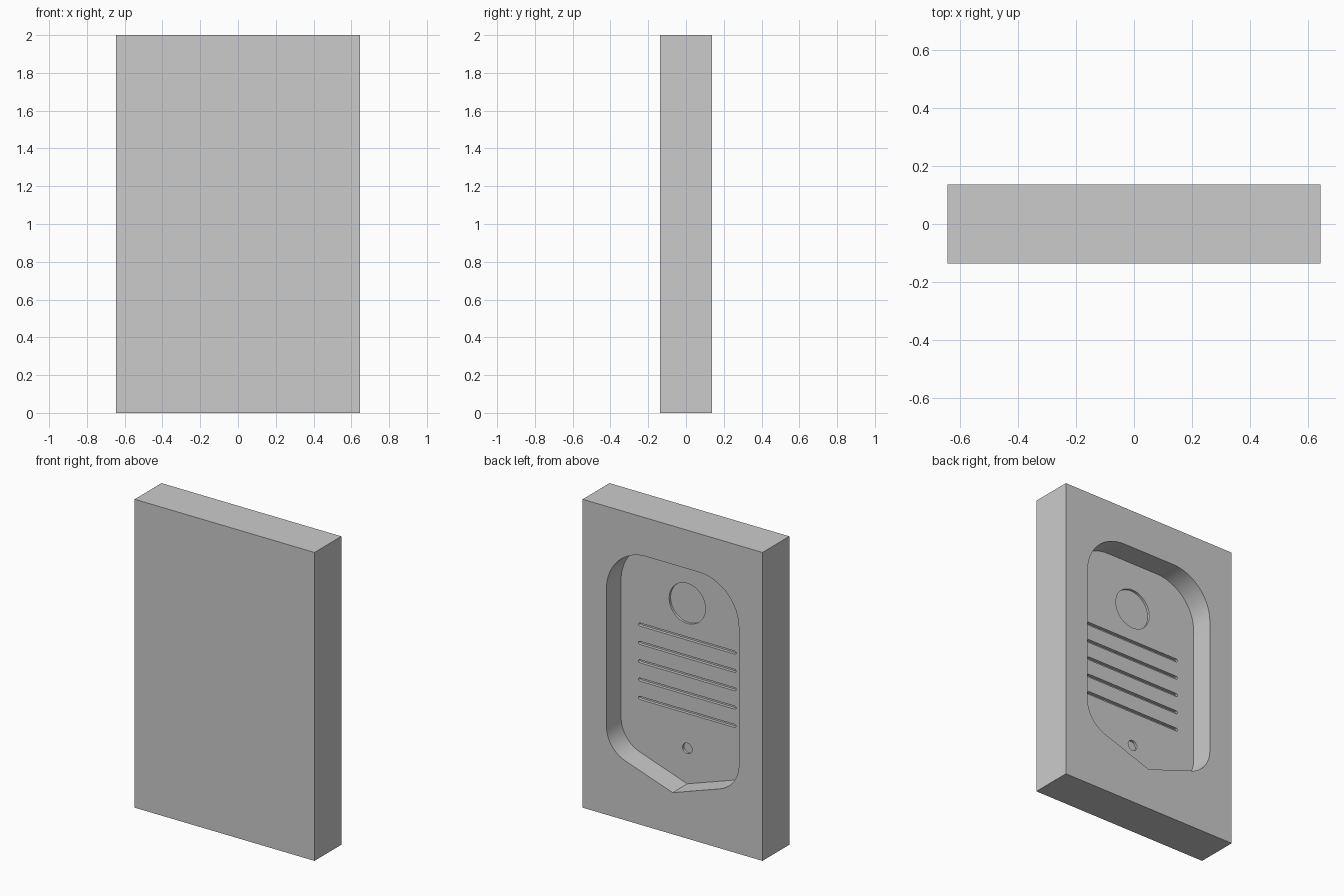
import bpy, bmesh
from math import sin, cos, pi, atan2

if "Cube" in bpy.data.objects:
    bpy.data.objects.remove(bpy.data.objects["Cube"])

HALF_W, HALF_D, HEIGHT = 0.645, 0.137, 2.0
FLOOR_Y = HALF_D - 0.15


def arc(cx, cz, r, a0, a1, n=16):
    return [(cx + r * cos(a0 + (a1 - a0) * i / n),
             cz + r * sin(a0 + (a1 - a0) * i / n)) for i in range(n + 1)]


def prism(name, pts, y0, y1):
    """Extrude an x-z outline from y0 to y1."""
    bm = bmesh.new()
    face = bm.faces.new([bm.verts.new((x, y0, z)) for x, z in pts])
    new = bmesh.ops.extrude_face_region(bm, geom=[face])["geom"]
    verts = [g for g in new if isinstance(g, bmesh.types.BMVert)]
    bmesh.ops.translate(bm, vec=(0, y1 - y0, 0), verts=verts)
    bmesh.ops.recalc_face_normals(bm, faces=bm.faces)
    mesh = bpy.data.meshes.new(name)
    bm.to_mesh(mesh)
    bm.free()
    ob = bpy.data.objects.new(name, mesh)
    bpy.context.collection.objects.link(ob)
    return ob


def cut(target, cutter):
    mod = target.modifiers.new("cut", "BOOLEAN")
    mod.operation, mod.solver, mod.object = "DIFFERENCE", "EXACT", cutter
    cutter.hide_render = True
    bpy.context.view_layer.objects.active = target
    bpy.ops.object.modifier_apply(modifier=mod.name)
    bpy.data.objects.remove(cutter)


# Solid slab
slab = prism("slab", [(-HALF_W, 0), (HALF_W, 0), (HALF_W, HEIGHT), (-HALF_W, HEIGHT)],
             -HALF_D, HALF_D)

# Recess outline: pointed base, rounded shoulders, mirrored in x
w, top, r_top, r_low, tip = 0.475, 1.75, 0.285, 0.2, 0.27
slope = atan2(0.34, 1)
cx = w - r_low
cz = tip + 0.34 * cx + r_low / cos(slope)
right = (arc(cx, cz, r_low, slope - pi / 2, 0)
         + arc(w - r_top, top - r_top, r_top, 0, pi / 2))
outline = [(0, tip)] + right + [(-x, z) for x, z in reversed(right)]
cut(slab, prism("recess_cutter", outline, FLOOR_Y, HALF_D + 0.1))

# Shallow round pockets in the recess floor
for z, r in ((1.44, 0.13), (0.5, 0.034)):
    circle = arc(0, z, r, 0, 2 * pi, 48)[:-1]
    cut(slab, prism("pocket_cutter", circle, FLOOR_Y - 0.015, FLOOR_Y + 0.05))

# Five round-ended slots
for i in range(5):
    z, r, half = 1.212 - 0.119 * i, 0.01, 0.34
    slot = (arc(half, z, r, -pi / 2, pi / 2, 8)
            + arc(-half, z, r, pi / 2, 3 * pi / 2, 8))
    cut(slab, prism("slot_cutter", slot, FLOOR_Y - 0.02, FLOOR_Y + 0.05))

slab.select_set(True)
bpy.context.view_layer.objects.active = slab
bpy.ops.object.shade_smooth_by_angle(angle=pi / 9)
